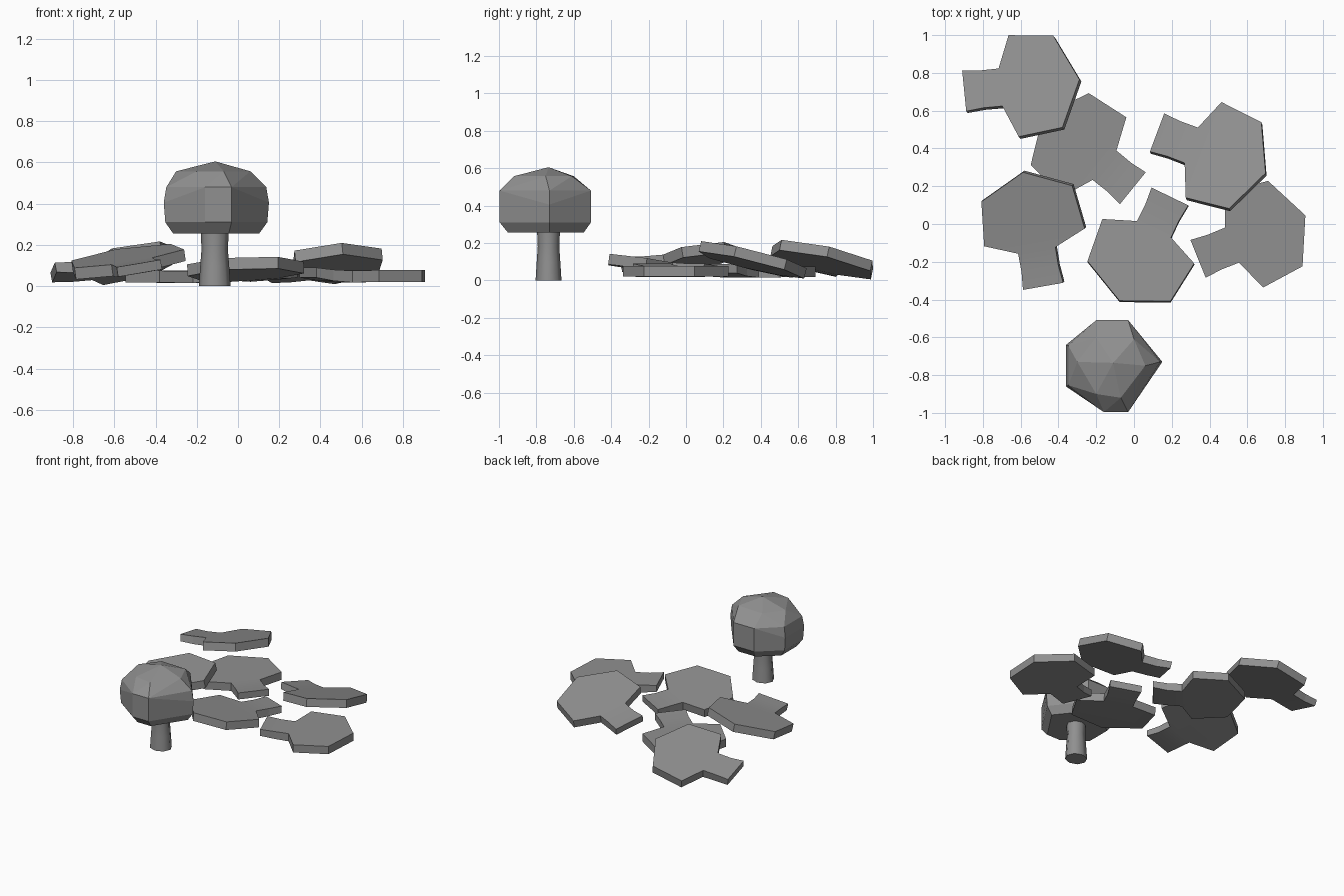
import bpy, bmesh
from math import sin, cos, radians, tau
from mathutils import Vector

if "Cube" in bpy.data.objects:
    bpy.data.objects.remove(bpy.data.objects["Cube"])

GREY = bpy.data.materials.new("dark_grey")
GREY.diffuse_color = (0.28, 0.28, 0.28, 1)
GREY.use_nodes = True
GREY.node_tree.nodes["Principled BSDF"].inputs["Base Color"].default_value = GREY.diffuse_color


def finish(bm, name):
    bmesh.ops.recalc_face_normals(bm, faces=bm.faces)
    me = bpy.data.meshes.new(name)
    bm.to_mesh(me)
    bm.free()
    me.materials.append(GREY)
    ob = bpy.data.objects.new(name, me)
    bpy.context.collection.objects.link(ob)
    return ob


# Half outline of a flat mushroom slice: (along axis, half width, bend, thickness)
HALF = [(-0.193, 0.108, 0.012, 0.048), (-0.10, 0.099, 0.002, 0.054),
        (0, 0.10, -0.003, 0.057), (0.07, 0.27, 0, 0.057), (0.305, 0.244, 0, 0.057)]
APEX = (0.42, 0, 0, 0.057)


def slice_pad(name, x, y, z, angle, slope_x, slope_y):
    """Cap-and-stem slab; x, y, z is the top of the stem/cap joint."""
    a = radians(angle)
    bm = bmesh.new()

    def pair(u, v, lift, thick):
        dx, dy = u * cos(a) - v * sin(a), u * sin(a) + v * cos(a)
        top = Vector((x + dx, y + dy, z + slope_x * dx + slope_y * dy + lift))
        normal = Vector((-slope_x, -slope_y, 1)).normalized()
        return bm.verts.new(top), bm.verts.new(top - normal * thick)

    left = [pair(u, v, w, t) for u, v, w, t in HALF]
    right = [pair(u, -v, w, t) for u, v, w, t in HALF]
    loop = right + [pair(*APEX)] + left[::-1]
    for side in (0, 1):
        # cap polygon, then the two gently bent stem segments
        faces = [bm.faces.new([p[side] for p in loop[2:-2]])]
        for i in (0, 1):
            faces.append(bm.faces.new([left[i][side], right[i][side],
                                       right[i + 1][side], left[i + 1][side]]))
        for f in faces:
            f.smooth = True
    for p, q in zip(loop, loop[1:] + loop[:1]):
        bm.faces.new((p[0], q[0], q[1], p[1]))
    # keep the rim crisp, only the stem bend is smooth
    for e in bm.edges:
        e.smooth = all(f.smooth for f in e.link_faces)
    return finish(bm, name)


# Scattered slices
for i, args in enumerate([
        (-0.707, 0.724, 0.110, 5.7, 0.19, -0.21),
        (-0.156, 0.311, 0.075, 141, 0, 0),
        (-0.515, -0.140, 0.124, 100, 0.14, 0.16),
        (0.106, -0.028, 0.091, 244.2, 0.02, -0.13),
        (0.303, 0.417, 0.106, -20.5, 0.10, -0.25),
        (0.518, -0.112, 0.078, 22.0, 0, 0)]):
    slice_pad(f"mushroom_slice_{i + 1}", *args)

# Whole mushroom cap: faceted hull of scaled outline rings
CX, CY = -0.11, -0.735
OUTLINE = [(0.15, -0.73), (-0.03, -1.0), (-0.16, -1.0), (-0.36, -0.86),
           (-0.36, -0.64), (-0.20, -0.505), (-0.03, -0.505)]
bm = bmesh.new()
for z, s in [(0.256, 0.82), (0.31, 0.97), (0.405, 1.0), (0.48, 0.95)]:
    for k, (px, py) in enumerate(OUTLINE):
        # front and back facets run straight up past the widest ring
        if k in (1, 2, 5, 6):
            if z == 0.405:
                continue
            t = max(s, 0.985) if z > 0.3 else s
        else:
            t = s
        bm.verts.new((CX + (px - CX) * t, CY + (py - CY) * t, z))
for px, py in [(-0.20, -0.60), (0.0, -0.61), (0.06, -0.75),
               (-0.07, -0.92), (-0.20, -0.90), (-0.30, -0.73)]:
    bm.verts.new((px, py, 0.557))
bm.verts.new((CX, CY, 0.605))
bmesh.ops.convex_hull(bm, input=bm.verts)
bmesh.ops.dissolve_limit(bm, angle_limit=radians(5), verts=bm.verts, edges=bm.edges)
finish(bm, "mushroom_cap")

# Whole mushroom stem: slightly waisted eight-sided column
SIDES = 8
bm = bmesh.new()
rings = []
for z, r in [(0, 0.077), (0.10, 0.070), (0.18, 0.064), (0.265, 0.068)]:
    rings.append([bm.verts.new((CX - 0.003 + r * cos(tau * k / SIDES),
                                CY + 0.9 * r * sin(tau * k / SIDES), z))
                  for k in range(SIDES)])
for lo, hi in zip(rings, rings[1:]):
    for k in range(SIDES):
        j = (k + 1) % SIDES
        bm.faces.new((lo[k], lo[j], hi[j], hi[k])).smooth = True
bm.faces.new(rings[0])
bm.faces.new(rings[-1])
finish(bm, "mushroom_stem")
